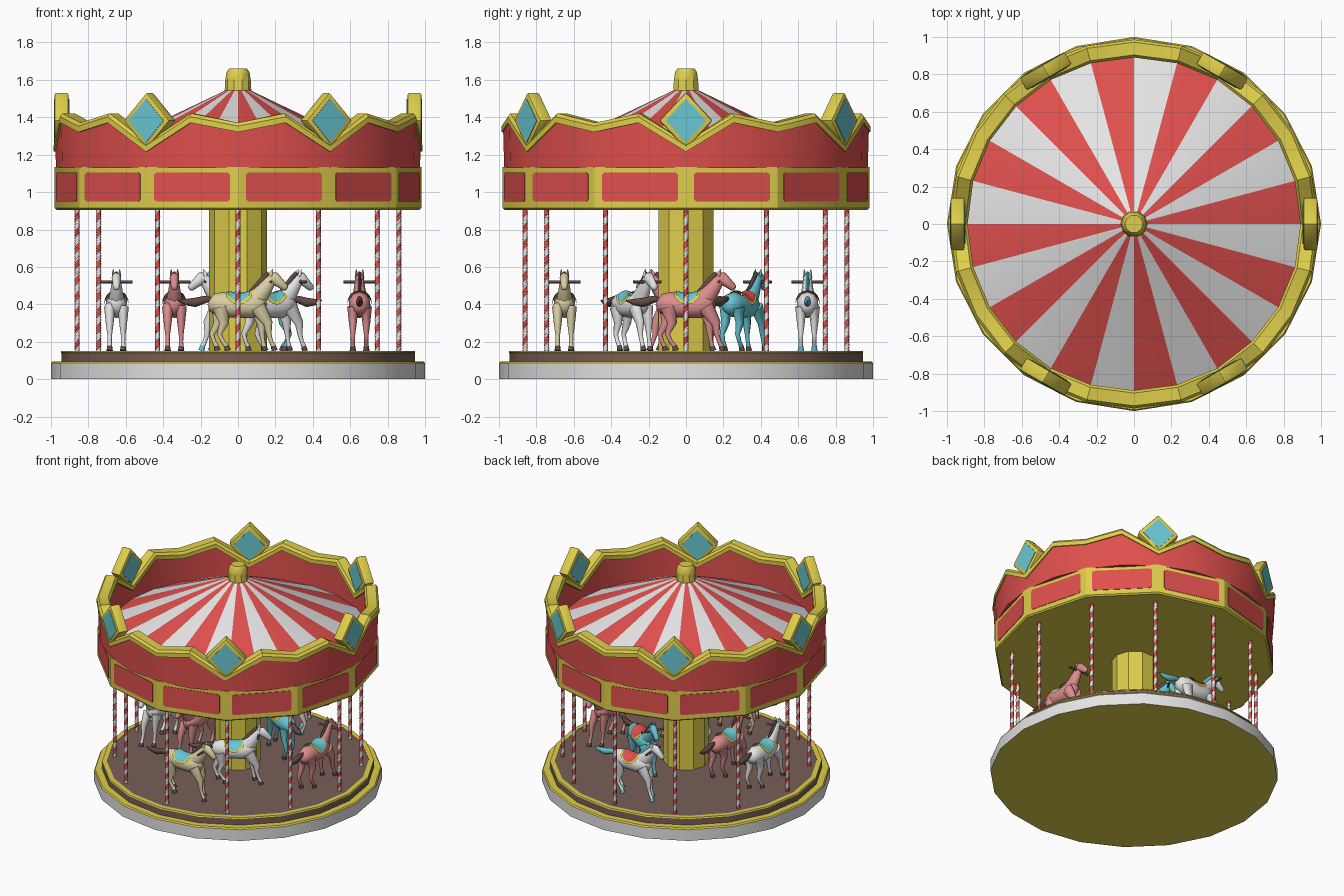
import bpy, bmesh
from math import sin, cos, pi, radians
from mathutils import Vector, Matrix

if "Cube" in bpy.data.objects:
    bpy.data.objects.remove(bpy.data.objects["Cube"])

def material(name, c):
    m = bpy.data.materials.new(name)
    m.diffuse_color = (*c, 1)
    m.use_nodes = True
    m.node_tree.nodes["Principled BSDF"].inputs["Base Color"].default_value = m.diffuse_color
    return m

gold = material("gold", (.74, .62, .07))
red = material("red", (.74, .08, .075))
white = material("white", (.78, .78, .78))
brown = material("floor brown", (.19, .115, .095))
dark = material("hair brown", (.12, .07, .06))
pink = material("pink", (.72, .27, .27))
cyan = material("cyan", (.14, .57, .66))
cream = material("cream", (.70, .62, .37))

def finish(bm, name, mats, angle=30):
    bmesh.ops.remove_doubles(bm, verts=bm.verts, dist=1e-5)
    bmesh.ops.recalc_face_normals(bm, faces=bm.faces)
    me = bpy.data.meshes.new(name)
    bm.to_mesh(me)
    bm.free()
    for m in mats:
        me.materials.append(m)
    ob = bpy.data.objects.new(name, me)
    bpy.context.collection.objects.link(ob)
    bpy.ops.object.select_all(action='DESELECT')
    ob.select_set(True)
    bpy.context.view_layer.objects.active = ob
    bpy.ops.object.shade_smooth_by_angle(angle=radians(angle))
    return ob

def lathe(name, prof, n, mats, rule=lambda j, k: 0):
    """Turn (radius, z) points round the z axis; z may depend on the side k."""
    bm = bmesh.new()
    rows = []
    for r, z in prof:
        row = []
        for k in range(n):
            a = 2 * pi * k / n
            row.append(bm.verts.new((r * cos(a), r * sin(a), z(k) if callable(z) else z)))
        rows.append(row)
    for j in range(len(prof) - 1):
        for k in range(n):
            q = (k + 1) % n
            f = bm.faces.new((rows[j][k], rows[j][q], rows[j + 1][q], rows[j + 1][k]))
            f.material_index = rule(j, k)
    return finish(bm, name, mats)

def plate(name, outline, ang, r0, r1, mat, bevel=0.0):
    """Upright prism facing outward at an angle; outline is (sideways, z)."""
    bm = bmesh.new()
    def at(u, z, r):
        return (r * cos(ang) - u * sin(ang), r * sin(ang) + u * cos(ang), z)
    a = [bm.verts.new(at(u, z, r0)) for u, z in outline]
    b = [bm.verts.new(at(u, z, r1)) for u, z in outline]
    bm.faces.new(a)
    bm.faces.new(b)
    n = len(a)
    for i in range(n):
        bm.faces.new((a[i], a[(i + 1) % n], b[(i + 1) % n], b[i]))
    if bevel:
        bmesh.ops.recalc_face_normals(bm, faces=bm.faces)
        bmesh.ops.bevel(bm, geom=bm.edges[:], offset=bevel, segments=2, affect='EDGES', profile=.5)
    return finish(bm, name, [mat])

# Base, step and floor
lathe("base", [(0, 0), (1, 0), (1, .085), (.993, .095), (.94, .095)], 20, [white, gold],
      lambda j, k: 0 if j == 1 else 1)
lathe("floor", [(.945, .09), (.945, .141), (.948, .142), (.945, .151), (.91, .151), (.91, .148), (0, .148)],
      20, [brown, gold], lambda j, k: 1 if j in (1, 2, 3, 4) else 0)

# Centre column, fascia ring with ceiling, roof and finial
lathe("column", [(.155, .14), (.155, .92)], 10, [gold])
lathe("fascia", [(0, .91), (.97, .905), (.98, .915), (.98, 1.135), (0, 1.135)], 12, [gold])
lathe("striped_roof", [(.92, 1.137), (.05, 1.552)], 24, [red, white], lambda j, k: k % 2)
lathe("finial", [(.072, 1.53), (.068, 1.60), (.062, 1.64), (.048, 1.66), (0, 1.66)], 10, [gold])

# Zigzag crown wall and its gold trim
def zig(d):
    return lambda k: (1.24, 1.395, 1.345, 1.395)[k % 4] + d

lathe("crown", [(.972, 1.13), (.978, zig(0)), (.91, zig(0)), (.91, 1.125), (.972, 1.13)], 24, [red])
trim = [(.986, -.024), (.986, .008), (.972, .026), (.904, .026), (.89, .008), (.89, -.024), (.986, -.024)]
lathe("crown_trim", [(r, zig(d)) for r, d in trim], 24, [gold])

# Red fascia panels with clipped corners
w, z0, z1, c = .21, .95, 1.105, .012
panel = [(-w + c, z0), (w - c, z0), (w, z0 + c), (w, z1 - c), (w - c, z1), (-w + c, z1), (-w, z1 - c), (-w, z0 + c)]
for i in range(12):
    plate("fascia_panel", panel, radians(15 + 30 * i), .942, .950, red)

# Diamond ornaments
def diamond(hw, hh):
    return [(hw, 1.382), (0, 1.382 + hh), (-hw, 1.382), (0, 1.382 - hh)]

for i in range(6):
    a = radians(60 * i)
    plate("diamond_frame", diamond(.143, .153), a, .905, .982, gold, .012)
    plate("diamond_outer_inset", diamond(.108, .117), a, .979, .985, cyan)
    plate("diamond_inner_inset", diamond(.108, .117), a, .902, .908, cyan)

# Candy-striped poles: twisted prisms, half red and half white
for i in range(12):
    px, py = .86 * cos(radians(30 * i)), .86 * sin(radians(30 * i))
    bm = bmesh.new()
    rows = []
    for s in range(73):
        z = .146 + .768 * s / 72
        rows.append([bm.verts.new((px + .0145 * cos(t), py + .0145 * sin(t), z))
                     for t in [2 * pi * (k / 6 + s / 8) for k in range(6)]])
    for s in range(72):
        for k in range(6):
            q = (k + 1) % 6
            f = bm.faces.new((rows[s][k], rows[s][q], rows[s + 1][q], rows[s + 1][k]))
            f.material_index = k // 3
    finish(bm, "striped_pole", [red, white], 60)

# Horse parts: loft of (x, z, depth radius, width radius) along a path at side y
def loft(bm, pts, mat, y=0, n=8):
    rows = []
    for i, (x, z, rv, rw) in enumerate(pts):
        p, q = pts[max(i - 1, 0)], pts[min(i + 1, len(pts) - 1)]
        t = Vector((q[0] - p[0], 0, q[1] - p[1])).normalized()
        up = Vector((-t.z, 0, t.x))
        rows.append([bm.verts.new(Vector((x, y, z)) + up * rv * cos(2 * pi * k / n)
                                  + Vector((0, rw * sin(2 * pi * k / n), 0))) for k in range(n)])
    for a, b in zip(rows, rows[1:]):
        for k in range(n):
            bm.faces.new((a[k], a[(k + 1) % n], b[(k + 1) % n], b[k])).material_index = mat
    for r in (rows[0], rows[-1]):
        bm.faces.new(r).material_index = mat

def drape(bm, x0, x1, off, low, mat):
    """Saddle cloth wrapped over the back."""
    rows = []
    for i in range(7):
        u = i / 3 - 1
        x = (x0 + x1) / 2 + u * (x1 - x0) / 2
        span = radians(low) * (1 - .35 * u * u)
        rows.append([bm.verts.new((x, (.063 + off) * sin(span * j / 4),
                                   .388 + .012 * u * u + (.066 + off) * cos(span * j / 4))) for j in range(-4, 5)])
    for a, b in zip(rows, rows[1:]):
        for j in range(8):
            bm.faces.new((a[j], b[j], b[j + 1], a[j + 1])).material_index = mat

def horse(name, ang, rad, coat, hair, cloth):
    bm = bmesh.new()
    # body, neck, head
    loft(bm, [(-.155, .415, .018, .018), (-.14, .408, .048, .042), (-.09, .40, .068, .06), (0, .388, .06, .058),
              (.07, .392, .066, .06), (.12, .405, .052, .046), (.148, .42, .02, .02)], 0, n=10)
    loft(bm, [(.075, .41, .06, .045), (.125, .46, .047, .035), (.165, .515, .034, .026), (.185, .55, .022, .02)], 0)
    loft(bm, [(.168, .558, .014, .014), (.19, .542, .034, .026), (.222, .516, .026, .021),
              (.252, .49, .02, .018), (.262, .482, .01, .01)], 0)
    # mane and tail
    loft(bm, [(.065, .465, .01, .006), (.10, .495, .017, .009), (.138, .54, .016, .009), (.165, .568, .012, .008)], 1)
    loft(bm, [(-.14, .43, .01, .01), (-.18, .425, .02, .016), (-.23, .41, .025, .02),
              (-.28, .412, .017, .013), (-.32, .42, .003, .003)], 1)
    for s in (-1, 1):  # ears
        loft(bm, [(.172, .55, .011, .009), (.178, .57, .009, .007), (.186, .588, .001, .001)], 0, s * .017, 6)
    # legs: (x, z) of top, knee, ankle, foot
    for s, lx in ((1, (.105, .125, .128, .14)), (-1, (.105, .16, .165, .19)),
                  (1, (-.10, -.105, -.14, -.115)), (-1, (-.095, -.075, -.10, -.06))):
        a, b, c, d = lx
        y = s * .036
        loft(bm, [(a, .385, .045, .03), (b, .30, .026, .021), (c, .24, .014, .013), ((c + d) / 2, .20, .011, .011),
                  (d, .175, .013, .013)], 0, y)
        loft(bm, [(d - .002, .178, .013, .013), (d + .006, .152, .017, .017)], 1, y)
    # saddle cloth with gold border
    drape(bm, -.065, .075, .004, 82, 3)
    drape(bm, -.052, .062, .008, 70, 2)
    # handle bar through the head
    bmesh_bar = bmesh.ops.create_cone(bm, cap_ends=True, segments=8, radius1=.008, radius2=.008, depth=.17,
                                      matrix=Matrix.Translation((.175, 0, .52)) @ Matrix.Rotation(pi / 2, 4, 'X'))
    for f in {f for v in bmesh_bar['verts'] for f in v.link_faces}:
        f.material_index = 4
    ob = finish(bm, name, [coat, hair, cloth, gold, dark], 60)
    ob.location = (rad * cos(radians(ang)), rad * sin(radians(ang)), 0)
    ob.rotation_euler.z = radians(ang + 90)

# Outer ring of four horses, inner ring of three
horse("cream_horse", -90, .65, cream, dark, cyan)
horse("pink_horse", 0, .65, pink, dark, cyan)
horse("white_horse_back", 90, .65, white, cyan, red)
horse("white_horse_left", 180, .65, white, dark, cyan)
horse("inner_white_horse", -60, .34, white, dark, cyan)
horse("inner_cyan_horse", 60, .34, cyan, dark, red)
horse("inner_pink_horse", 180, .34, pink, dark, cyan)
